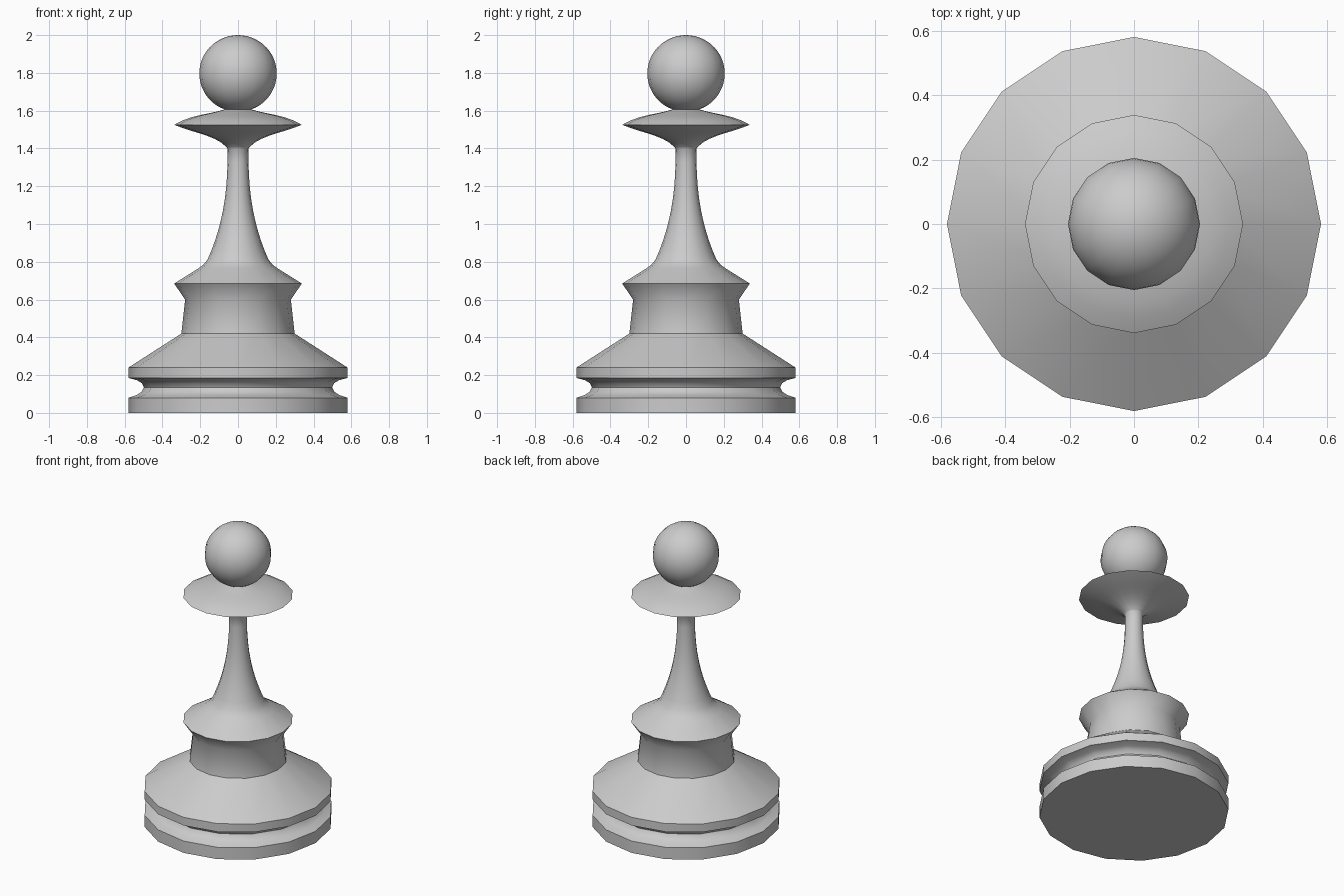
import bpy, bmesh, math

if "Cube" in bpy.data.objects:
    bpy.data.objects.remove(bpy.data.objects["Cube"])

SIDES = 16


def bezier(p0, p1, p2, p3, n):
    """Sample a cubic curve of (radius, height) points."""
    pts = []
    for i in range(n + 1):
        t = i / n
        k = ((1 - t) ** 3, 3 * t * (1 - t) ** 2, 3 * t * t * (1 - t), t ** 3)
        pts.append(tuple(sum(w * p[a] for w, p in zip(k, (p0, p1, p2, p3))) for a in (0, 1)))
    return pts


def lathe(name, profile, angle):
    """Revolve a profile, running bottom to top, around the z axis."""
    bm = bmesh.new()
    rings = []
    for r, z in profile:
        count = 1 if r < 1e-5 else SIDES
        rings.append([bm.verts.new((r * math.cos(2 * math.pi * i / SIDES),
                                    r * math.sin(2 * math.pi * i / SIDES), z))
                      for i in range(count)])
    for a, b in zip(rings, rings[1:]):
        for i in range(SIDES):
            j = (i + 1) % SIDES
            quad = [a[i % len(a)], a[j % len(a)], b[j % len(b)], b[i % len(b)]]
            bm.faces.new(list(dict.fromkeys(quad)))
    bmesh.ops.recalc_face_normals(bm, faces=bm.faces)
    mesh = bpy.data.meshes.new(name)
    bm.to_mesh(mesh)
    bm.free()
    obj = bpy.data.objects.new(name, mesh)
    bpy.context.collection.objects.link(obj)
    bpy.ops.object.select_all(action='DESELECT')
    bpy.context.view_layer.objects.active = obj
    obj.select_set(True)
    bpy.ops.object.shade_smooth_by_angle(angle=math.radians(angle))
    return obj


# Foot disc, rounded groove and sloped skirt
foot = [(0, 0), (0.58, 0), (0.58, 0.08), (0.535, 0.095), (0.51, 0.112), (0.498, 0.135),
        (0.51, 0.158), (0.535, 0.173), (0.58, 0.185), (0.58, 0.24)]
# Waist drum and flared ridge
waist = [(0.30, 0.42), (0.28, 0.60), (0.338, 0.685), (0.21, 0.765), (0.185, 0.783)]
# Tapering stem
stem = bezier((0.162, 0.81), (0.09, 0.97), (0.05, 1.15), (0.056, 1.40), 10)
# Collar: concave underside, sharp rim, domed top
collar = bezier((0.062, 1.408), (0.12, 1.47), (0.23, 1.48), (0.338, 1.525), 7)
collar += bezier((0.338, 1.525), (0.25, 1.58), (0.15, 1.58), (0.07, 1.607), 6)[1:]
# Ball head, starting where it meets the collar
start = math.asin(0.07 / 0.205)
head = []
for i in range(1, 25):
    a = start + (math.pi - start) * i / 24
    head.append((0.205 * math.sin(a), 1.797 - 0.203 * math.cos(a)))

lathe("pawn_body", foot + waist + stem + collar + head, 42)
